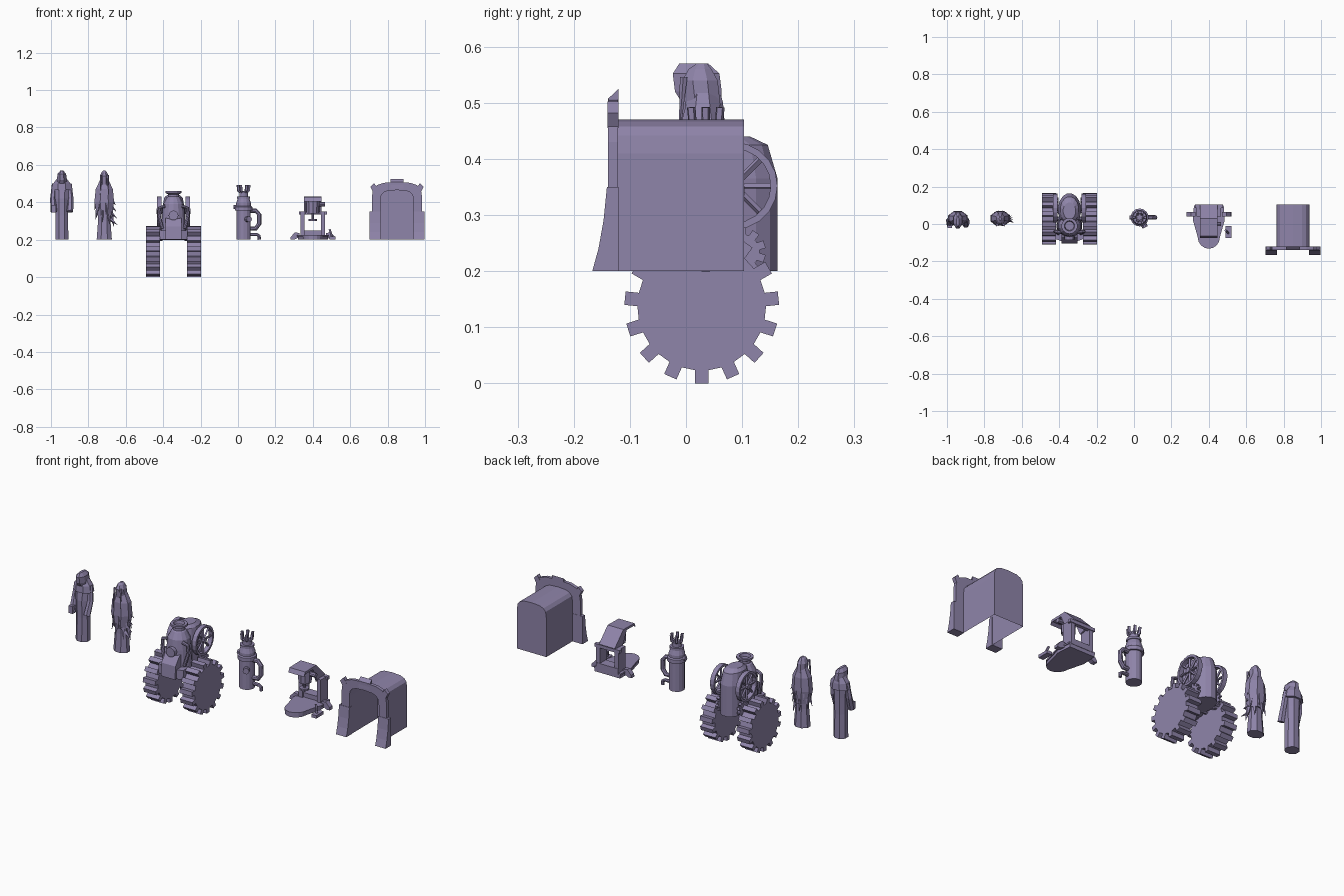
import bpy, bmesh, math
from math import sin, cos, pi
from mathutils import Vector

if "Cube" in bpy.data.objects:
    bpy.data.objects.remove(bpy.data.objects["Cube"])

MAT = bpy.data.materials.new("purple_grey")
MAT.diffuse_color = (.275, .232, .4, 1)
MAT.use_nodes = True
MAT.node_tree.nodes["Principled BSDF"].inputs["Base Color"].default_value = MAT.diffuse_color


def mesh(name, verts, faces):
    bm = bmesh.new()
    vs = [bm.verts.new(v) for v in verts]
    for f in faces:
        bm.faces.new([vs[i] for i in f])
    bmesh.ops.recalc_face_normals(bm, faces=bm.faces)
    me = bpy.data.meshes.new(name)
    bm.to_mesh(me)
    bm.free()
    me.materials.append(MAT)
    ob = bpy.data.objects.new(name, me)
    bpy.context.collection.objects.link(ob)
    return ob


def rings_to_mesh(name, rings, closed=False):
    n, m = len(rings[0]), len(rings)
    faces = [(i * n + j, i * n + (j + 1) % n, (i + 1) % m * n + (j + 1) % n, (i + 1) % m * n + j)
             for i in range(m if closed else m - 1) for j in range(n)]
    if not closed:
        faces += [tuple(range(n)), tuple(range((m - 1) * n, m * n))]
    return mesh(name, [v for r in rings for v in r], faces)


def loft(name, x, sections, n=8):
    """Stack of ellipses: (z, centre y, x radius, y radius)."""
    return rings_to_mesh(name, [[(x + rx * cos(2 * pi * (k + .5) / n), cy + ry * sin(2 * pi * (k + .5) / n), z)
                                 for k in range(n)] for z, cy, rx, ry in sections])


def prism(name, pts, axis, a, b):
    put = {'x': lambda u, v, w: (w, u, v), 'y': lambda u, v, w: (u, w, v), 'z': lambda u, v, w: (u, v, w)}[axis]
    return rings_to_mesh(name, [[put(u, v, w) for u, v in pts] for w in (a, b)])


def box(name, x0, x1, y0, y1, z0, z1):
    return prism(name, [(x0, y0), (x1, y0), (x1, y1), (x0, y1)], 'z', z0, z1)


def rod(name, path, r, n=8, r_end=None):
    """Tube along a path, optionally tapering."""
    pts = [Vector(p) for p in path]
    rings = []
    for i, p in enumerate(pts):
        d = (pts[min(i + 1, len(pts) - 1)] - pts[max(i - 1, 0)]).normalized()
        side = d.cross(Vector((.13, 1, .21))).normalized()
        up = d.cross(side)
        t = i / (len(pts) - 1)
        q = r if r_end is None else r + (r_end - r) * t
        rings.append([p + q * (cos(2 * pi * k / n) * side + sin(2 * pi * k / n) * up) for k in range(n)])
    return rings_to_mesh(name, rings)


def ring(name, cy, cz, ro, ri, x0, x1, n=20):
    return rings_to_mesh(name, [[(x, cy + r * cos(2 * pi * k / n), cz + r * sin(2 * pi * k / n))
                                 for k in range(n)]
                                for x, r in ((x0, ro), (x1, ro), (x1, ri), (x0, ri))], closed=True)


def gear_profile(cy, cz, ro, ri, half, teeth):
    pts = []
    for k in range(teeth):
        a = -pi / 2 + 2 * pi * k / teeth
        for r, t in ((ri, -half), (ro, -half), (ro, half), (ri, half)):
            pts.append((cy + r * cos(a) - t * sin(a), cz + r * sin(a) + t * cos(a)))
    return pts


def arch(cx, hw, z0, zs, zt, n=8):
    pts = [(cx + hw, z0)]
    for k in range(n + 1):
        a = pi * k / n
        c = cos(a)
        pts.append((cx + hw * math.copysign(abs(c) ** .65, c), zs + (zt - zs) * abs(sin(a)) ** .65))
    return pts + [(cx - hw, z0)]


# Hooded robed figure
X = -.942
loft("hooded_robe", X, [(.2, .025, .038, .036), (.33, .025, .036, .034), (.42, .025, .038, .036),
                        (.49, .03, .044, .032), (.52, .03, .022, .024)])
loft("hooded_cape", X, [(.465, .03, .056, .042), (.5, .03, .05, .039), (.53, .03, .026, .03)])
loft("hood", X, [(.5, .028, .03, .038), (.52, .022, .028, .045), (.552, .018, .025, .045), (.57, .014, .008, .028)])
for s in (-1, 1):
    rod("hooded_sleeve", [(X + s * .04, .03, .5), (X + s * .047, .02, .42), (X + s * .043, -.004, .35)],
        .013, 6, .018)
box("hooded_book", X - .055, X - .03, -.022, .005, .345, .385)

# Feather cloaked figure
X = -.715
loft("cloaked_robe", X, [(.2, .03, .044, .036), (.3, .03, .036, .03), (.4, .03, .038, .032), (.5, .03, .03, .025)])
loft("feather_cloak", X, [(.33, .03, .042, .038), (.4, .03, .057, .042), (.47, .03, .05, .04), (.52, .03, .024, .026)])
loft("cloaked_head", X, [(.495, .03, .026, .034), (.54, .025, .025, .034), (.56, .025, .016, .022), (.57, .028, .006, .01)])
for k in range(14):
    a = 2 * pi * k / 14
    z = .35 + .05 * (k % 2) - .02 * cos(a)
    rod("cloak_feather", [(X + .038 * cos(a), .03 + .03 * sin(a), z),
                          (X + .052 * cos(a), .03 + .042 * sin(a), z - .06)], .011, 4, .001)
for k in range(4):
    rod("side_feather", [(X + .03, .02, .31 + .04 * k), (X + .07 - .003 * k, .01 + .012 * k, .28 + .035 * k)], .01, 4, .001)
for s in (-1, 1):
    rod("hair_lock", [(X + s * .018, -.004, .545), (X + s * .022, -.012, .44)], .007, 5, .001)

# Tractor: lugged wheels
X = -.345
for s in (-1, 1):
    prism("lugged_wheel", gear_profile(.028, .1375, .1375, .114, .012, 15), 'x', X + s * .073, X + s * .147)
rod("wheel_axle", [(X - .08, .028, .21), (X + .08, .028, .21)], .012)
# Tractor: rounded rear housing, boiler and funnel
loft("rear_housing", X, [(.2, .075, .062, .09), (.365, .075, .062, .09), (.425, .075, .05, .072),
                         (.44, .07, .034, .045)], 16)
loft("tractor_boiler", X, [(.2, -.01, .07, .06), (.29, -.01, .066, .06), (.34, -.01, .062, .06),
                           (.39, -.01, .056, .055), (.425, -.01, .037, .037), (.43, -.01, .03, .03),
                           (.443, -.01, .03, .03), (.45, -.01, .043, .043), (.46, -.01, .043, .043),
                           (.46, -.01, .028, .028), (.445, -.01, .024, .024)], 14)
prism("nose_block", [(-.105, .2), (.0, .2), (.0, .34), (-.07, .31), (-.1, .27)], 'x', X - .042, X + .042)
rod("nose_cap", [(X, -.055, .33), (X, -.085, .33)], .026, 12)
for s in (-1, 1):
    # flywheels with spokes beside the housing
    ring("flywheel_rim", .085, .352, .078, .066, X + s * .064, X + s * .088)
    rod("flywheel_hub", [(X + s * .055, .085, .352), (X + s * .09, .085, .352)], .014, 10)
    for k in range(8):
        a = k * pi / 4
        rod("flywheel_spoke", [(X + s * .076, .085, .352),
                               (X + s * .076, .085 + .068 * cos(a), .352 + .068 * sin(a))], .006, 4)
    prism("small_gear", gear_profile(.1, .235, .042, .03, .007, 10), 'x', X + s * .058, X + s * .072)
    rod("side_pipe", [(X + s * .045, -.045, .38), (X + s * .075, -.04, .37), (X + s * .078, -.04, .33),
                      (X + s * .06, -.05, .26)], .009)
    prism("front_foot", [(X + s * .035, -.095), (X + s * .075, -.08), (X + s * .072, -.03), (X + s * .035, -.03)],
          'z', .2, .25)

# Boiler tower with crown and pipes
X, Y = .03, .035
loft("boiler_tower", X, [(z, Y, r, r) for z, r in
                         ((.2, .039), (.355, .039), (.355, .048), (.375, .048), (.38, .041), (.395, .041),
                          (.42, .032), (.42, .036), (.432, .036), (.432, .023), (.455, .023), (.46, .012))], 14)
for k in range(6):
    a = k * pi / 3
    rod("crown_prong", [(X + .012 * cos(a), Y + .012 * sin(a), .45), (X + .027 * cos(a), Y + .027 * sin(a), .462),
                        (X + .03 * cos(a), Y + .03 * sin(a), .492)], .008, 5)
rod("loop_pipe", [(.06, Y, .355), (.095, Y, .355), (.113, Y, .335), (.113, Y, .285), (.095, Y, .26), (.06, Y, .26)], .012)
rod("drain_pipe", [(.06, Y, .228), (.1, Y, .228), (.113, Y, .22), (.114, Y, .2)], .009)
rod("front_port", [(.045, .01, .31), (.06, -.018, .31)], .016, 10)
rod("left_valve", [(0, Y, .375), (-.024, Y, .375)], .012)

# Driver cab: rounded floor, rear frame and cantilevered canopy
X = .4
floor = [(X + .075, .1), (X - .075, .1), (X - .08, .02)] + \
        [(X - .056 * cos(a), -.07 - .062 * sin(a)) for a in [pi * k / 8 for k in range(9)]] + [(X + .08, .02)]
prism("cab_floor", floor, 'z', .2, .217)
prism("cab_floor_rim", [(X + (x - X) * 1.06, y) for x, y in floor], 'z', .217, .226)
for s in (-1, 1):
    box("cab_post", X + s * .044, X + s * .066, .04, .1, .22, .35)
    prism("cab_canopy_bracket", [(.0, .42), (.03, .42), (.1, .35), (.04, .335)], 'x', X + s * .036, X + s * .047)
    prism("cab_side_arm", [(X + s * u, v) for u, v in
                           ((.07, .235), (.095, .24), (.118, .215), (.12, .2), (.1, .2), (.07, .215))], 'y', .04, .065)
box("cab_lower_beam", X - .066, X + .066, .05, .102, .22, .25)
box("cab_upper_beam", X - .075, X + .075, .085, .104, .335, .352)
prism("cab_canopy", [(-.075, .405), (-.065, .428), (.03, .43), (.104, .355), (.096, .345), (.027, .417), (-.06, .416)],
      'x', X - .047, X + .047)
loft("cab_drum", X, [(.34, -.0, .034, .034), (.42, 0, .038, .038)], 10)
rod("drum_stub", [(X + .03, 0, .39), (X + .066, 0, .39)], .012)
rod("control_column", [(X, -.005, .3), (X, -.005, .345)], .007)
loft("control_disc", X, [(.3, -.005, .024, .024), (.31, -.005, .024, .024)], 10)
box("lever_base", .49, .52, -.075, -.012, .2, .216)
rod("lever", [(.505, -.05, .21), (.49, -.035, .255)], .006, 6)

# Arched shed: open shell with closed back
X = .85
a = arch(X, .088, .2, .41, .47)
n = len(a)
mesh("shed_shell", [(x, y, z) for y in (-.125, .103) for x, z in a],
     [(i, i + 1, n + i + 1, n + i) for i in range(n - 1)] + [tuple(range(n, 2 * n))])
# Front arch: thick surround, keystone, flared feet
outer, inner = arch(X, .134, .2, .43, .508), arch(X, .088, .2, .41, .465)
rings = [[(x, y, z) for x, z in prof] for prof, y in ((outer, -.139), (outer, -.121), (inner, -.121), (inner, -.139))]
rings_to_mesh("arch_surround", [[r[i] for r in rings] for i in range(len(outer))])
prism("keystone", [(-.14, .475), (-.12, .475), (-.12, .525), (-.138, .508)], 'x', X - .034, X + .034)
for s in (-1, 1):
    prism("arch_corner_block", [(X + s * u, v) for u, v in ((.105, .475), (.128, .455), (.142, .482), (.122, .502))],
          'y', -.14, -.12)
    prism("flared_foot", [(-.167, .2), (-.12, .2), (-.12, .35), (-.141, .35), (-.147, .29), (-.156, .24)],
          'x', X + s * .086, X + s * .148)
